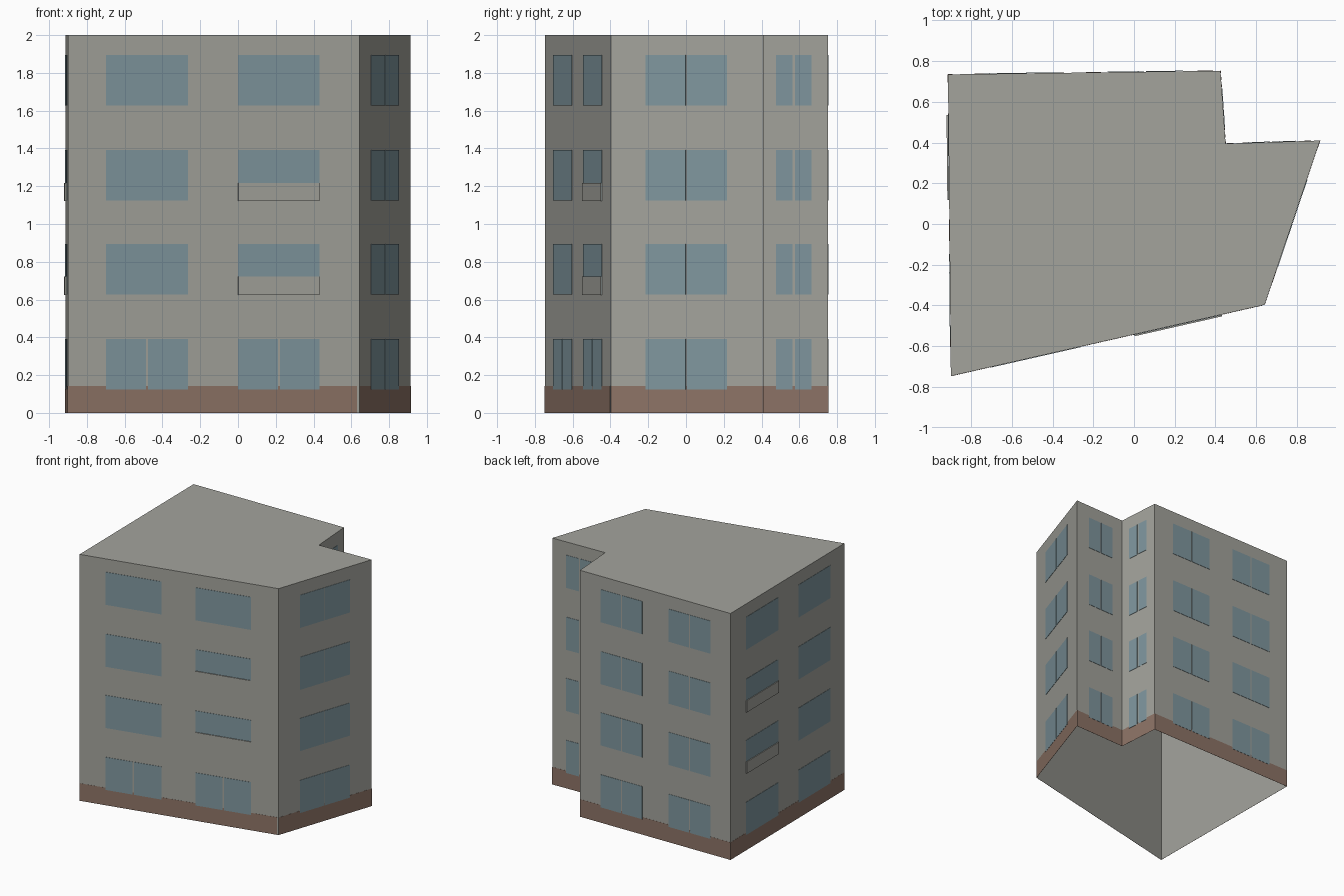
import bpy, bmesh
from mathutils import Vector, Matrix

cube = bpy.data.objects.get("Cube")
if cube:
    bpy.data.objects.remove(cube, do_unlink=True)


def material(name, color):
    m = bpy.data.materials.new(name)
    m.use_nodes = True
    m.diffuse_color = (*color, 1)
    m.node_tree.nodes["Principled BSDF"].inputs["Base Color"].default_value = (*color, 1)
    return m


plaster = material("grey plaster", (0.37, 0.37, 0.335))
brick = material("brown plinth", (0.27, 0.175, 0.135))
glass = material("blue glass", (0.215, 0.31, 0.345))

HEIGHT = 2.0
PLINTH = 0.142
FLOORS = [0.125, 0.628, 1.125, 1.628]
WINDOW_H = 0.266

# Footprint corners, counter-clockwise from the front left of the plan
corners = [Vector(p) for p in ((-0.9, -0.747), (0.642, -0.397), (0.914, 0.41),
                               (0.45, 0.395), (0.425, 0.753), (-0.914, 0.735))]


def finish(name, bm, mat):
    mesh = bpy.data.meshes.new(name)
    bm.to_mesh(mesh)
    bm.free()
    mesh.materials.append(mat)
    obj = bpy.data.objects.new(name, mesh)
    bpy.context.collection.objects.link(obj)
    return obj


def add_plate(bm, wall, f0, f1, z0, z1, depth):
    """Thin plate on a wall, between two fractions of its length."""
    a, b = corners[wall], corners[(wall + 1) % len(corners)]
    along = b - a
    d = along.normalized()
    n = Vector((d.y, -d.x))
    inner = 0.0005
    mid = a + along * (f0 + f1) / 2 + n * (inner + depth) / 2
    frame = Matrix(((d.x, n.x, 0, mid.x), (d.y, n.y, 0, mid.y),
                    (0, 0, 1, (z0 + z1) / 2), (0, 0, 0, 1)))
    size = Matrix.Diagonal((along.length * (f1 - f0), depth - inner, z1 - z0, 1))
    bmesh.ops.create_cube(bm, size=1, matrix=frame @ size)


# Walls and flat roof, open underneath
bm = bmesh.new()
low = [bm.verts.new((c.x, c.y, 0)) for c in corners]
high = [bm.verts.new((c.x, c.y, HEIGHT)) for c in corners]
for i in range(len(corners)):
    j = (i + 1) % len(corners)
    bm.faces.new((low[i], low[j], high[j], high[i]))
bm.faces.new(high)
finish("walls_and_roof", bm, plaster)

# Plinth band around the foot of the walls
bm = bmesh.new()
for wall in range(len(corners)):
    add_plate(bm, wall, 0, 0.992 if wall == 0 else 1, 0, PLINTH, 0.0015)
finish("plinth", bm, brick)

# Windows: wall index, spans along the wall, floors with a centre post, post width
walls = {
    "front": (0, [(0.13, 0.412), (0.584, 0.863)], [0], 0.012),
    "right": (1, [(0.228, 0.762)], range(4), 0.006),
    "notch_back": (2, [(0.26, 0.78)], range(4), 0.01),
    "notch_side": (3, [(0.225, 0.753)], range(4), 0.012),
    "back": (4, [(0.138, 0.415), (0.589, 0.869)], range(4), 0.01),
    "left": (5, [(0.135, 0.417), (0.596, 0.877)], [], 0),
}
for name, (wall, spans, split_floors, post) in walls.items():
    length = (corners[(wall + 1) % len(corners)] - corners[wall]).length
    gap = post / length / 2
    bm = bmesh.new()
    for f0, f1 in spans:
        for floor, z in enumerate(FLOORS):
            mid = (f0 + f1) / 2
            panes = [(f0, mid - gap), (mid + gap, f1)] if floor in split_floors else [(f0, f1)]
            for p0, p1 in panes:
                add_plate(bm, wall, p0, p1, z, z + WINDOW_H, 0.003)
    finish(name + "_windows", bm, glass)

# Parapet panels across the lower part of the middle-floor windows
for name, wall, span in (("front", 0, walls["front"][1][1]), ("left", 5, walls["left"][1][0])):
    bm = bmesh.new()
    for z in FLOORS[1:3]:
        add_plate(bm, wall, *span, z - 0.003, z + 0.093, 0.009)
    finish(name + "_parapets", bm, plaster)
